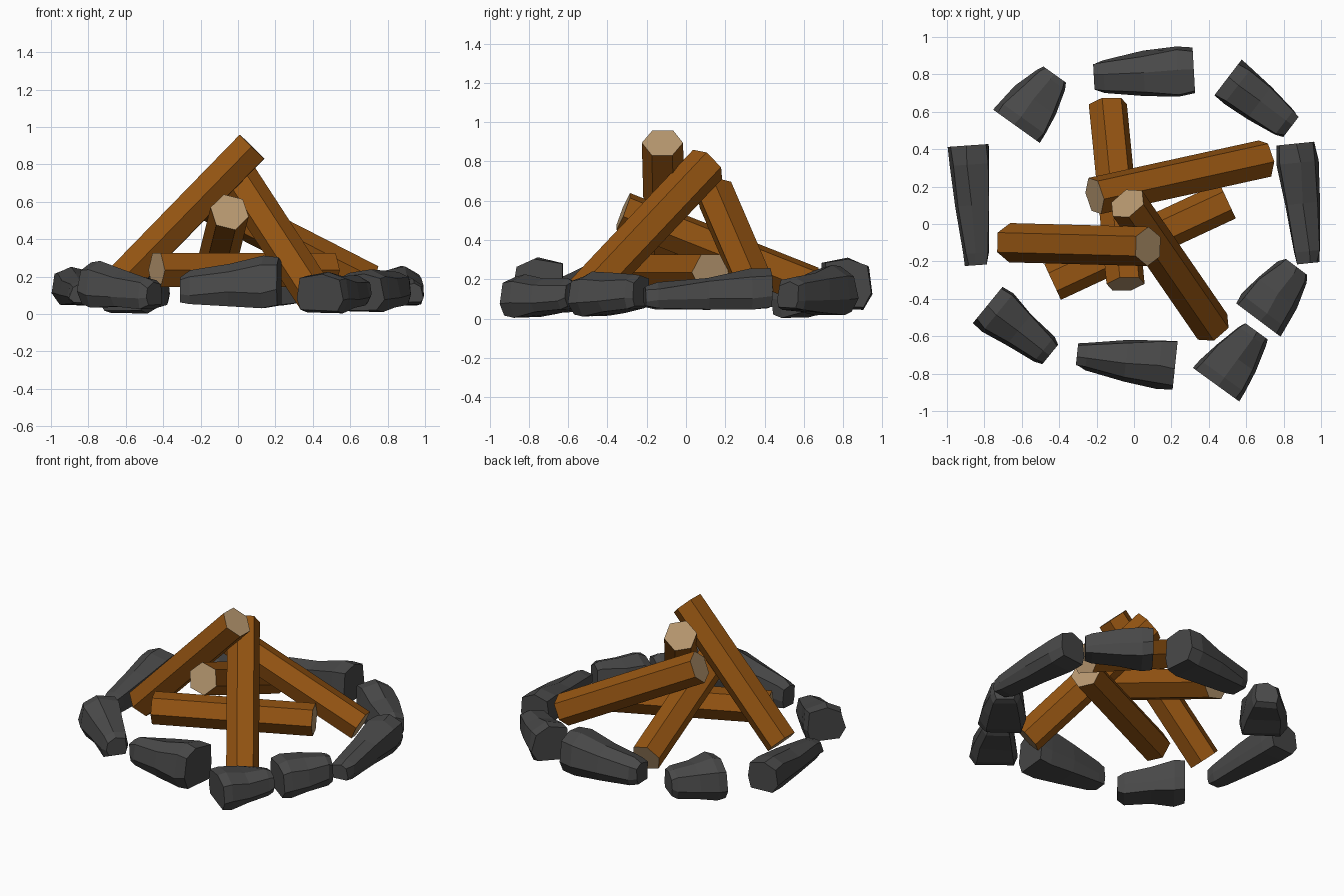
import bpy, bmesh, math, random
from mathutils import Vector

if "Cube" in bpy.data.objects:
    bpy.data.objects.remove(bpy.data.objects["Cube"])
random.seed(4)

def material(name, rgb):
    m = bpy.data.materials.new(name)
    m.diffuse_color = (*rgb, 1)
    m.use_nodes = True
    m.node_tree.nodes["Principled BSDF"].inputs["Base Color"].default_value = m.diffuse_color
    return m

BARK = material("bark", (0.30, 0.09, 0.006))
WOOD = material("cut_wood", (0.47, 0.31, 0.16))
STONE = material("stone", (0.065, 0.065, 0.065))

def finish(bm, name, mats):
    bmesh.ops.recalc_face_normals(bm, faces=bm.faces[:])
    me = bpy.data.meshes.new(name)
    bm.to_mesh(me)
    bm.free()
    for m in mats:
        me.materials.append(m)
    bpy.context.collection.objects.link(bpy.data.objects.new(name, me))

def loft(bm, rings):
    """Skin a list of equal point rings and cap both ends; returns the caps."""
    vs = [[bm.verts.new(p) for p in r] for r in rings]
    n = len(vs[0])
    for a, b in zip(vs, vs[1:]):
        for i in range(n):
            bm.faces.new((a[i], a[(i + 1) % n], b[(i + 1) % n], b[i]))
    return [bm.faces.new(vs[0][::-1]), bm.faces.new(vs[-1])]

def log(name, top, low, roll):
    top, low = Vector(top), Vector(low)
    d = (low - top).normalized()
    side = d.cross(Vector((0, 0, 1))).normalized()
    up = side.cross(d)
    angles = [math.radians(60 * i + roll) for i in range(6)]
    ring = [(side * math.cos(a) + up * math.sin(a)) * 0.105 for a in angles]
    bm = bmesh.new()
    caps = loft(bm, [[p + o for o in ring] for p in (top, low)])
    # pale cut wood inside a rim of bark
    bmesh.ops.inset_individual(bm, faces=caps, thickness=0.016)
    for f in caps:
        f.material_index = 1
    finish(bm, name, [BARK, WOOD])

def stone(name, narrow, wide):
    """Each end is (x, y, width, bottom, top)."""
    a, b = Vector(narrow[:2]), Vector(wide[:2])
    d = (b - a).normalized()
    side = Vector((-d.y, d.x))
    if side.dot(a + b) < 0:          # side always points away from the fire
        side = -side
    # station, width scale, height scale
    stations = [(0, 0.88, 0.8), (0.1, 1, 1), (0.5, 1.06, 0.98), (0.84, 1.03, 1.06), (1, 0.95, 0.92)]
    # outline across the stone: sideways, upward
    outline = [(-0.42, 0), (0.36, 0), (0.5, 0.3), (0.42, 0.82), (0.05, 1), (-0.45, 0.9), (-0.5, 0.35)]
    rings = []
    for t, ws, hs in stations:
        w, lo, hi = (p + (q - p) * t for p, q in zip(narrow[2:], wide[2:]))
        mid, h = (lo + hi) / 2, (hi - lo) * hs
        ring = []
        for s, z in outline:
            p = a.lerp(b, t) + side * (s * w * ws + random.uniform(-.008, .008))
            zz = mid + (z - 0.5) * h + random.uniform(-.007, .007)
            ring.append((p.x, p.y, max(0, zz)))
        rings.append(ring)
    bm = bmesh.new()
    loft(bm, rings)
    finish(bm, name, [STONE])

# Logs: four leaning, one lying across
log("leaning_log_left", (0.075, -0.12, 0.895), (-0.665, -0.10, 0.135), 0)
log("leaning_log_front", (-0.035, 0.11, 0.785), (0.42, -0.55, 0.085), 10)
log("leaning_log_right", (-0.21, 0.15, 0.63), (0.70, 0.35, 0.165), 15)
log("leaning_log_back", (-0.045, -0.32, 0.545), (-0.14, 0.64, 0.165), -15)
log("lying_log", (-0.435, -0.31, 0.235), (0.50, 0.125, 0.235), 0)

# Ring of stones
stones = {
    "front": ((-0.305, -0.70, .13, .05, .22), (0.22, -0.755, .28, .04, .32)),
    "back": ((-0.215, 0.79, .16, .06, .22), (0.32, 0.82, .27, .05, .32)),
    "right": ((0.93, -0.21, .14, .05, .17), (0.865, 0.43, .22, .05, .26)),
    "left": ((-0.84, -0.22, .13, .05, .17), (-0.885, 0.42, .225, .05, .26)),
    "back_right": ((0.84, 0.52, .16, .04, .20), (0.50, 0.78, .25, .02, .27)),
    "right_front": ((0.87, -0.23, .17, .05, .23), (0.66, -0.51, .31, .01, .23)),
    "front_right": ((0.65, -0.57, .17, .05, .20), (0.44, -0.86, .31, .01, .22)),
    "front_left": ((-0.45, -0.70, .16, .03, .18), (-0.78, -0.43, .26, .04, .29)),
    "back_left": ((-0.425, 0.80, .17, .05, .22), (-0.625, 0.52, .32, .01, .26)),
}
for n, (narrow, wide) in stones.items():
    stone("stone_" + n, narrow, wide)
